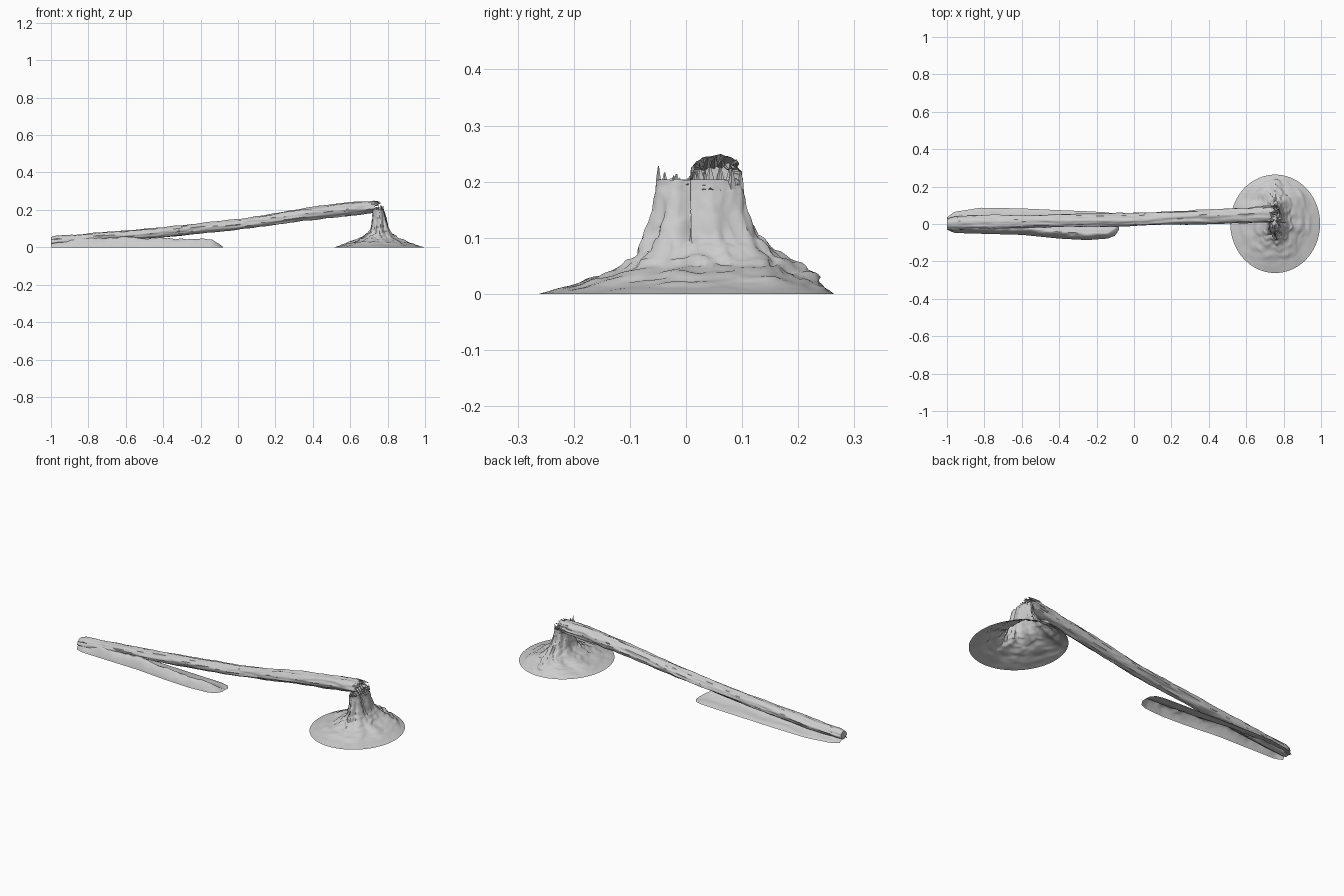
import bpy, bmesh, math, random
from mathutils import Vector, noise

if "Cube" in bpy.data.objects:
    bpy.data.objects.remove(bpy.data.objects["Cube"])

random.seed(4)


def lerp_rows(rows, t):
    """Smoothly interpolate a table of equal-length rows by its first column."""
    for a, b in zip(rows, rows[1:]):
        if t <= b[0]:
            f = (t - a[0]) / (b[0] - a[0])
            return [p + (q - p) * f for p, q in zip(a, b)]
    return list(rows[-1])


def loft(name, rings, closed=True, cap_start=False, cap_end=False):
    """Skin a list of point rings into one smooth object."""
    bm = bmesh.new()
    vr = [[bm.verts.new(p) for p in ring] for ring in rings]
    n = len(vr[0])
    for a, b in zip(vr, vr[1:]):
        for i in range(n if closed else n - 1):
            j = (i + 1) % n
            bm.faces.new((a[i], a[j], b[j], b[i]))
    if cap_start:
        bm.faces.new(vr[0][::-1])
    if cap_end:
        bm.faces.new(vr[-1])
    bmesh.ops.recalc_face_normals(bm, faces=bm.faces)
    # Open shells must face upwards
    if sum(f.normal.z * f.calc_area() for f in bm.faces) < -1e-4:
        bmesh.ops.reverse_faces(bm, faces=bm.faces)
    me = bpy.data.meshes.new(name)
    bm.to_mesh(me)
    bm.free()
    ob = bpy.data.objects.new(name, me)
    bpy.context.collection.objects.link(ob)
    bpy.context.view_layer.objects.active = ob
    ob.select_set(True)
    bpy.ops.object.shade_smooth_by_angle(angle=math.radians(50))
    ob.select_set(False)
    return ob


def rough(x, y, z, amp):
    return amp * noise.noise(Vector((x, y, z)))


# Fallen trunk: x, centre y, centre z, half width, half height
TRUNK = [
    (-1.00, 0.000, 0.030, 0.026, 0.022), (-0.97, 0.003, 0.036, 0.034, 0.026),
    (-0.80, 0.010, 0.047, 0.035, 0.026), (-0.40, 0.018, 0.079, 0.033, 0.026),
    (0.00, 0.024, 0.122, 0.034, 0.027), (0.40, 0.038, 0.180, 0.036, 0.034),
    (0.60, 0.047, 0.206, 0.040, 0.033), (0.70, 0.053, 0.214, 0.044, 0.031),
    (0.745, 0.055, 0.218, 0.043, 0.029),
]
N = 40
rings = []
for k in range(131):
    x, cy, cz, ry, rz = lerp_rows(TRUNK, -1 + 1.745 * k / 130)
    ring = []
    for i in range(N):
        a = math.tau * i / N
        c, s = math.cos(a), math.sin(a)
        r = 1 + rough(x * 4, c * 2.2, s * 2.2, 0.22) + rough(x * 16, c * 4, s * 4, 0.12)
        jag = random.uniform(-0.03, 0.012) if k == 130 else 0
        ring.append((max(-1, x + jag), cy + c * ry * r, max(0.001, cz + s * rz * r)))
    rings.append(ring)
# Recessed broken core at the snapped end
rings.append([(0.705, 0.055 + (p[1] - 0.055) * 0.55, 0.217 + (p[2] - 0.217) * 0.55) for p in rings[-1]])
loft("fallen_trunk", rings, cap_start=True, cap_end=True)

# Earth bank: x, back edge y, front edge y, ridge y, ridge height
BANK = [
    (-1.00, 0.035, -0.030, 0.000, 0.030), (-0.96, 0.065, -0.048, 0.000, 0.045),
    (-0.82, 0.087, -0.052, -0.010, 0.056), (-0.60, 0.083, -0.058, -0.020, 0.054),
    (-0.40, 0.074, -0.078, -0.042, 0.049), (-0.25, 0.068, -0.086, -0.050, 0.045),
    (-0.14, 0.062, -0.078, -0.045, 0.040), (-0.10, 0.052, -0.062, -0.025, 0.018),
    (-0.08, 0.025, -0.030, 0.000, 0.002),
]
M = 28
rings = []
for k in range(81):
    x, yb, yf, yr, h = lerp_rows(BANK, -1 + 0.92 * k / 80)
    ring = []
    for i in range(M + 1):
        t = i / M
        if t < 0.5:
            u = t * 2
            y, z = yf + (yr - yf) * u, h * math.sin(u * math.pi / 2) ** 0.8
        else:
            u = (t - 0.5) * 2
            y, z = yr + (yb - yr) * u, h * (1 - u) ** 0.9 * (1 - 0.45 * math.sin(u * math.pi))
        z *= 1 + rough(x * 9, y * 25, 3, 0.25) + rough(x * 30, y * 50, 7, 0.12)
        ring.append((x, y, max(0, z)))
    rings.append(ring)
loft("earth_bank", rings, closed=False)

# Stump with flared roots: step, z, left x, right x, front y, back y
STUMP = [
    (0, 0.000, 0.515, 0.995, -0.262, 0.264), (1, 0.014, 0.555, 0.945, -0.205, 0.243),
    (2, 0.030, 0.605, 0.905, -0.153, 0.222), (3, 0.050, 0.662, 0.852, -0.105, 0.195),
    (4, 0.075, 0.698, 0.824, -0.080, 0.158), (5, 0.105, 0.711, 0.807, -0.067, 0.128),
    (6, 0.145, 0.717, 0.796, -0.058, 0.109), (7, 0.180, 0.719, 0.787, -0.054, 0.103),
    (8, 0.208, 0.720, 0.779, -0.053, 0.101),
]
S = 80
rings = []
for k in range(49):
    t, z, xl, xr, yf, yb = lerp_rows(STUMP, k / 6)
    cx, cy, rx, ry = (xl + xr) / 2, (yf + yb) / 2, (xr - xl) / 2, (yb - yf) / 2
    mid = math.sin(math.pi * min(1, t / 8))
    ring = []
    for i in range(S):
        a = math.tau * i / S
        c, s = math.cos(a), math.sin(a)
        # Root ridges, and a split down the right-hand face
        r = 1 + mid * (rough(c * 2.5, s * 2.5, t * 0.3, 0.22) + rough(c * 6, s * 6, t * 1.2, 0.09))
        y = cy + s * ry * r
        if t > 3.5 and c > 0:
            r -= 0.4 * math.exp(-((y + 0.003) / 0.008) ** 2) * min(1, (t - 3.5) / 2)
        dz = rough(c * 5, s * 5, t * 2, 0.010) * mid
        # Torn, uneven rim
        dz -= max(0, t - 7) * random.uniform(0, 0.03) * (k % 2 == 0)
        ring.append((cx + c * rx * r, cy + s * ry * r, max(0, z + dz)))
    rings.append(ring)
for f, drop in ((0.75, 0.016), (0.4, 0.024)):
    rings.append([(0.749 + (p[0] - 0.749) * f, 0.024 + (p[1] - 0.024) * f,
                   0.204 - drop + random.uniform(0, 0.014)) for p in rings[48]])
loft("stump", rings, cap_end=True)


def splinter(name, base, tip, width):
    """A flat tapering sliver of torn wood."""
    b, t = Vector(base), Vector(tip)
    d = (t - b).normalized()
    u = d.orthogonal().normalized()
    v = d.cross(u)
    loft(name, [[b.lerp(t, f) + (u * math.cos(a) + v * math.sin(a)) * width * w
                 for a in (0.4, 1.7, 2.9, 4.1, 5.3)]
                for f, w in ((0, 1), (0.6, 0.75), (1, 0.15))], cap_start=True, cap_end=True)


# Upright splinters on the stump rim: x, y, top z
RIM = [(0.755, -0.049, 0.228), (0.765, -0.038, 0.216), (0.74, -0.017, 0.214),
       (0.765, -0.022, 0.211), (0.77, 0.016, 0.217), (0.765, 0.034, 0.222),
       (0.77, 0.060, 0.226), (0.765, 0.082, 0.222), (0.755, 0.097, 0.218)]
for i, (x, y, z) in enumerate(RIM):
    splinter(f"rim_splinter_{i}", (x, y, 0.165),
             (x + random.uniform(-0.01, 0.012), y, z), random.uniform(0.006, 0.009))

# Splinters still joining the trunk to the stump
for i in range(6):
    y = 0.022 + 0.013 * i
    splinter(f"trunk_splinter_{i}", (0.69, y, 0.222 + 0.002 * i),
             (random.uniform(0.745, 0.768), y + 0.003, random.uniform(0.222, 0.246)), 0.008)
for i in range(4):
    y = 0.025 + 0.018 * i
    splinter(f"hinge_fibre_{i}", (0.75, y, 0.16), (0.715, y, 0.225), 0.012)
